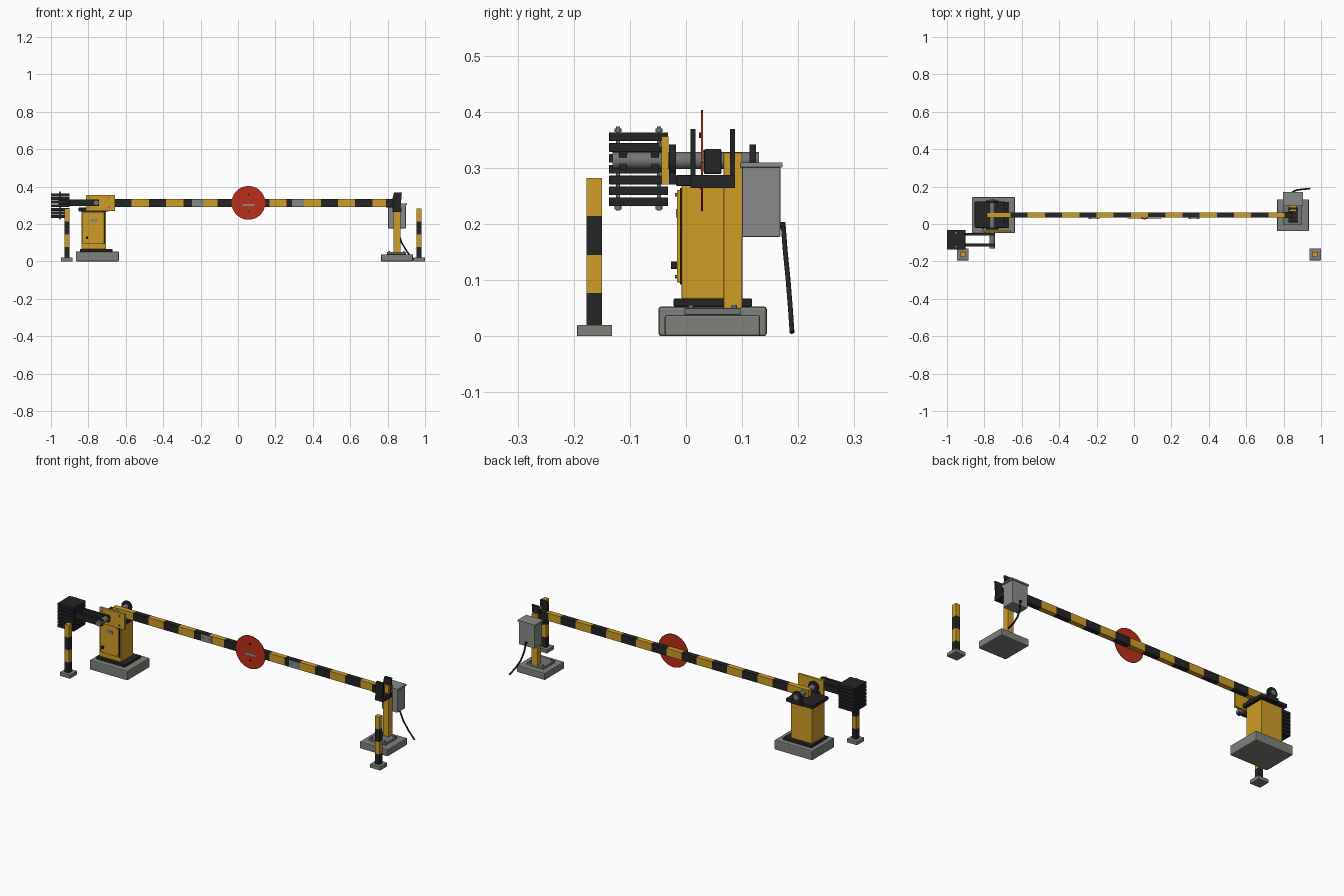
import bpy, bmesh, math
from mathutils import Vector

if "Cube" in bpy.data.objects:
    bpy.data.objects.remove(bpy.data.objects["Cube"])


def mat(name, r, g, b):
    m = bpy.data.materials.new(name)
    m.diffuse_color = (r, g, b, 1)
    m.use_nodes = True
    m.node_tree.nodes["Principled BSDF"].inputs["Base Color"].default_value = m.diffuse_color
    return m


YELLOW = mat("safety yellow", 0.62, 0.34, 0.02)
BLACK = mat("matte black", 0.018, 0.018, 0.018)
CONCRETE = mat("concrete grey", 0.21, 0.22, 0.20)
GREY = mat("box grey", 0.25, 0.26, 0.26)
STEEL = mat("steel grey", 0.17, 0.18, 0.18)
RED = mat("sign red", 0.50, 0.028, 0.010)


def finish(name, bm, mats, bevel=0.0):
    bmesh.ops.recalc_face_normals(bm, faces=bm.faces)
    me = bpy.data.meshes.new(name)
    bm.to_mesh(me)
    bm.free()
    for m in mats:
        me.materials.append(m)
    ob = bpy.data.objects.new(name, me)
    bpy.context.collection.objects.link(ob)
    if bevel:
        b = ob.modifiers.new("bevel", "BEVEL")
        b.width, b.segments = bevel, 2
    return ob


def box(name, x, y, z, m, bevel=0.0):
    """Box from (min, max) ranges on each axis."""
    bm = bmesh.new()
    bmesh.ops.create_cube(bm, size=1)
    for v in bm.verts:
        v.co = Vector([(a + b) / 2 + c * (b - a) for (a, b), c in zip((x, y, z), v.co)])
    return finish(name, bm, [m], bevel)


def rod(name, a, b, r, m, sides=24):
    """Cylinder between two points."""
    a, b = Vector(a), Vector(b)
    bm = bmesh.new()
    bmesh.ops.create_cone(bm, cap_ends=True, segments=sides, radius1=r, radius2=r, depth=(b - a).length)
    q = (b - a).to_track_quat("Z", "Y")
    for v in bm.verts:
        v.co = q @ v.co + (a + b) / 2
    for f in bm.faces:
        f.smooth = len(f.verts) == 4
    ob = finish(name, bm, [m])
    for e in ob.data.edges:
        pa, pb = (ob.data.vertices[i].co for i in e.vertices)
        e.use_edge_sharp = abs((pa - pb).dot((b - a).normalized())) < 1e-5
    return ob


def striped(name, x, y, z, axis, cuts, first):
    """Box cut along one axis, with alternating yellow and black bands."""
    ob = box(name, x, y, z, YELLOW)
    bm = bmesh.new()
    bm.from_mesh(ob.data)
    n = Vector((axis == 0, axis == 1, axis == 2))
    for c in cuts:
        bmesh.ops.bisect_plane(bm, geom=bm.verts[:] + bm.edges[:] + bm.faces[:], plane_co=n * c, plane_no=n)
    for f in bm.faces:
        p = f.calc_center_median()[axis]
        f.material_index = (first + sum(p > c for c in cuts)) % 2
    bm.to_mesh(ob.data)
    bm.free()
    ob.data.materials.append(BLACK)
    return ob


ZB = 0.313            # boom and shaft height
XS = -0.758           # shaft position

# drive cabinet on its concrete footing
box("cabinet_footing", (-0.867, -0.637), (-0.049, 0.144), (0, 0.053), CONCRETE, 0.005)
box("cabinet_flange", (-0.845, -0.672), (-0.022, 0.118), (0.053, 0.067), BLACK, 0.002)
box("cabinet_body", (-0.836, -0.706), (-0.008, 0.101), (0.067, 0.268), YELLOW, 0.002)
box("cabinet_cap", (-0.852, -0.690), (-0.018, 0.119), (0.268, 0.287), BLACK, 0.002)
box("door_gasket", (-0.831, -0.712), (-0.011, -0.006), (0.092, 0.264), BLACK)
box("door", (-0.828, -0.715), (-0.016, -0.009), (0.096, 0.261), YELLOW, 0.001)
box("door_plate", (-0.788, -0.752), (-0.018, -0.015), (0.212, 0.227), GREY)
box("door_handle", (-0.814, -0.803), (-0.027, -0.015), (0.120, 0.133), BLACK, 0.001)
for x in (-0.821, -0.722):
    for z in (0.106, 0.252):
        rod("door_bolt", (x, -0.020, z), (x, -0.014, z), 0.003, STEEL, 8)

# shaft, bearings and pivot plate
rod("pivot_shaft", (XS, -0.131, ZB), (XS, 0.130, ZB), 0.015, STEEL)
for y in (-0.024, 0.119):
    rod("bearing_ring", (XS, y - 0.006, ZB), (XS, y + 0.006, ZB), 0.029, BLACK)
    box("bearing_foot", (XS - 0.034, XS + 0.034), (y - 0.006, y + 0.006), (0.270, 0.292), BLACK)
box("pivot_plate", (-0.812, -0.658), (-0.044, -0.031), (0.270, 0.356), YELLOW, 0.001)
for x in (-0.795, -0.69):
    for z in (0.288, 0.340):
        rod("pivot_plate_bolt", (x, -0.048, z), (x, -0.043, z), 0.005, STEEL, 8)

# counterweight: two arms, stacked slabs, clamping rods
for y in (-0.112, -0.055):
    box("counterweight_arm", (-0.96, XS + 0.014), (y - 0.007, y + 0.007), (ZB - 0.017, ZB + 0.017), BLACK)
for i in range(7):
    z = 0.232 + i * 0.0193
    box("counterweight_slab", (-1.0, -0.902), (-0.137, -0.032), (z, z + 0.0155), BLACK, 0.001)
for y in (-0.121, -0.048):
    rod("clamp_rod", (-0.951, y, 0.224), (-0.951, y, 0.374), 0.0035, STEEL, 12)
    for z in (0.226, 0.364):
        rod("clamp_nut", (-0.951, y, z), (-0.951, y, z + 0.006), 0.006, STEEL, 6)

# striped boom
STEP = 0.0919
striped("boom", (-0.785, 0.805), (0.034, 0.062), (ZB - 0.021, ZB + 0.021), 0,
        [-0.660 + STEP * i for i in range(16)], 0)
box("boom_tip_cap", (0.79, 0.845), (0.032, 0.063), (ZB - 0.024, ZB + 0.020), BLACK, 0.002)
for x in (-0.214, 0.322):
    box("boom_splice_plate", (x - 0.032, x + 0.032), (0.030, 0.034), (ZB - 0.019, ZB + 0.019), GREY)
    for dx in (-0.02, 0.02):
        rod("splice_bolt", (x + dx, 0.027, ZB), (x + dx, 0.031, ZB), 0.004, STEEL, 8)

# round warning sign
SX = 0.056
rod("warning_disc", (SX, 0.027, ZB), (SX, 0.030, ZB), 0.090, RED, 48)
rod("disc_spacer", (SX, 0.029, ZB), (SX, 0.035, ZB), 0.015, STEEL)
box("disc_plate", (SX - 0.031, SX + 0.031), (0.0255, 0.028), (ZB - 0.018, ZB - 0.005), GREY)
for dz in (0.045, -0.045):
    rod("disc_bolt", (SX, 0.023, ZB + dz), (SX, 0.028, ZB + dz), 0.005, BLACK, 8)

# receiver post on its footing
box("receiver_footing", (0.765, 0.935), (-0.038, 0.132), (0, 0.038), CONCRETE, 0.004)
box("receiver_base_plate", (0.796, 0.898), (-0.003, 0.098), (0.038, 0.050), STEEL, 0.001)
for x in (0.808, 0.886):
    for y in (0.009, 0.086):
        rod("anchor_bolt", (x, y, 0.049), (x, y, 0.056), 0.005, STEEL, 6)
box("receiver_post", (0.832, 0.868), (0.067, 0.100), (0.050, 0.327), YELLOW, 0.001)

# fork catching the boom: floor and two flared cheeks
box("fork_floor", (0.825, 0.875), (0.008, 0.087), (0.264, 0.287), BLACK)
for y in (0.008, 0.078):
    bm = bmesh.new()
    prof = [(0.832, 0.275), (0.868, 0.275), (0.876, 0.369), (0.834, 0.369), (0.826, 0.335)]
    face = bm.faces.new([bm.verts.new((x, y, z)) for x, z in prof])
    ext = bmesh.ops.extrude_face_region(bm, geom=[face])
    for v in ext["geom"]:
        if isinstance(v, bmesh.types.BMVert):
            v.co.y += 0.009
    finish("fork_cheek", bm, [BLACK])

# control box behind the post, with cable
box("control_box", (0.803, 0.897), (0.100, 0.168), (0.177, 0.301), GREY, 0.002)
box("control_box_lid", (0.797, 0.903), (0.096, 0.172), (0.301, 0.310), GREY, 0.001)
cu = bpy.data.curves.new("cable", "CURVE")
cu.dimensions = "3D"
cu.bevel_depth, cu.bevel_resolution, cu.use_fill_caps = 0.0045, 2, True
sp = cu.splines.new("POLY")
pts = [(0.850, 0.173, 0.202), (0.858, 0.177, 0.150), (0.875, 0.182, 0.100), (0.905, 0.186, 0.050), (0.940, 0.189, 0.007)]
sp.points.add(len(pts) - 1)
for p, c in zip(sp.points, pts):
    p.co = (*c, 1)
cu.materials.append(BLACK)
bpy.context.collection.objects.link(bpy.data.objects.new("cable", cu))
rod("cable_gland", (0.850, 0.160, 0.198), (0.850, 0.176, 0.198), 0.006, BLACK, 12)

# striped bollards
for side, x in (("left", -0.915), ("right", 0.968)):
    box(side + "_bollard_foot", (x - 0.031, x + 0.031), (-0.194, -0.132), (0, 0.020), CONCRETE, 0.001)
    striped(side + "_bollard", (x - 0.0135, x + 0.0135), (-0.177, -0.150), (0.020, 0.282), 2,
            [0.077, 0.145, 0.214], 1)
